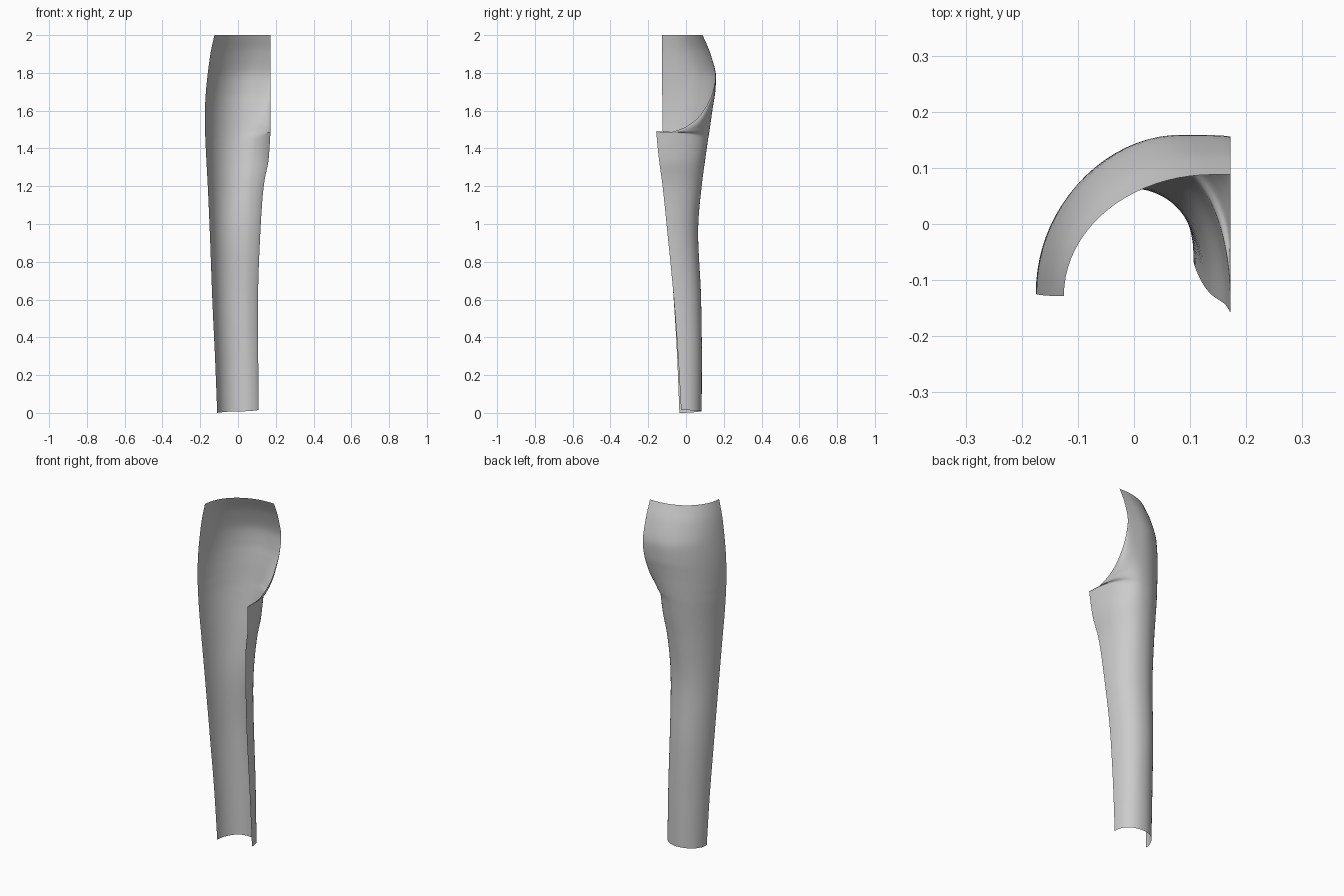
import bpy, bmesh, math

if "Cube" in bpy.data.objects:
    bpy.data.objects.remove(bpy.data.objects["Cube"])

# Three guide lines down the garment, one point per row from waist to hem.
outer_seam = [(-.125, -.128, 2), (-.146, -.128, 1.9), (-.162, -.127, 1.78), (-.170, -.126, 1.70),
              (-.174, -.125, 1.63), (-.175, -.124, 1.58), (-.175, -.124, 1.53), (-.174, -.123, 1.49),
              (-.173, -.122, 1.45), (-.168, -.119, 1.35), (-.160, -.110, 1.2), (-.149, -.092, .95),
              (-.136, -.065, .6), (-.122, -.047, .3), (-.110, -.035, 0)]
back_line = [(.14, .088, 2), (.11, .130, 1.9), (.085, .159, 1.78), (.075, .155, 1.70),
             (.065, .146, 1.64), (.055, .138, 1.59), (.045, .131, 1.54), (.035, .124, 1.49),
             (.025, .117, 1.45), (.015, .103, 1.35), (0, .083, 1.2), (-.015, .064, .95),
             (-.01, .080, .6), (0, .084, .3), (0, .083, .008)]
# Centre-back seam, curving forward to the crotch point, then the inseam.
inner_seam = [(.172, .088, 2), (.172, .128, 1.9), (.172, .155, 1.78), (.172, .138, 1.69),
              (.172, .105, 1.62), (.172, .050, 1.55), (.172, -.020, 1.506), (.172, -.090, 1.486),
              (.172, -.158, 1.49), (.163, -.144, 1.35), (.136, -.124, 1.2), (.118, -.098, .95),
              (.106, -.064, .6), (.107, -.042, .3), (.109, -.026, .015)]


def tangent(a, b):
    return 2 * a * b / (a + b) if a * b > 0 else 0


def smooth_line(pts, steps):
    """Smooth interpolation that never overshoots the guide points."""
    out = []
    n = len(pts)
    for i in range(n - 1):
        for s in range(steps):
            t = s / steps
            p = []
            for k in range(3):
                d = pts[i + 1][k] - pts[i][k]
                d0 = pts[i][k] - pts[i - 1][k] if i else d
                d1 = pts[i + 2][k] - pts[i + 1][k] if i < n - 2 else d
                m0, m1 = tangent(d0, d), tangent(d, d1)
                p.append(pts[i][k] + m0 * t + (3 * d - 2 * m0 - m1) * t * t
                         + (m0 + m1 - 2 * d) * t ** 3)
            out.append(p)
    return out + [list(pts[-1])]


def quarter(side, back, a, power):
    """Point on a rounded quarter arc from a seam (a=0) to the back line (a=90 deg)."""
    c, s = max(math.cos(a), 0) ** power, max(math.sin(a), 0) ** power
    w = math.sin(a) ** 2
    return (back[0] + (side[0] - back[0]) * c,
            side[1] + (back[1] - side[1]) * s,
            side[2] + (back[2] - side[2]) * w)


# Trouser back panel: a single cloth surface swept through the guide lines
COLS, STEPS = 20, 6
bm = bmesh.new()
rows = []
for left, mid, right in zip(*(smooth_line(l, STEPS) for l in (outer_seam, back_line, inner_seam))):
    arc = [quarter(left, mid, math.pi / 2 * i / COLS, 1) for i in range(COLS + 1)]
    arc += [quarter(right, mid, math.pi / 2 * i / COLS, .87) for i in range(COLS - 1, -1, -1)]
    rows.append([bm.verts.new(p) for p in arc])
for r0, r1 in zip(rows, rows[1:]):
    for c in range(2 * COLS):
        bm.faces.new((r0[c], r0[c + 1], r1[c + 1], r1[c]))
for f in bm.faces:
    f.smooth = True
mesh = bpy.data.meshes.new("trouser_back_panel")
bm.to_mesh(mesh)
bm.free()
panel = bpy.data.objects.new("trouser_back_panel", mesh)
bpy.context.collection.objects.link(panel)
